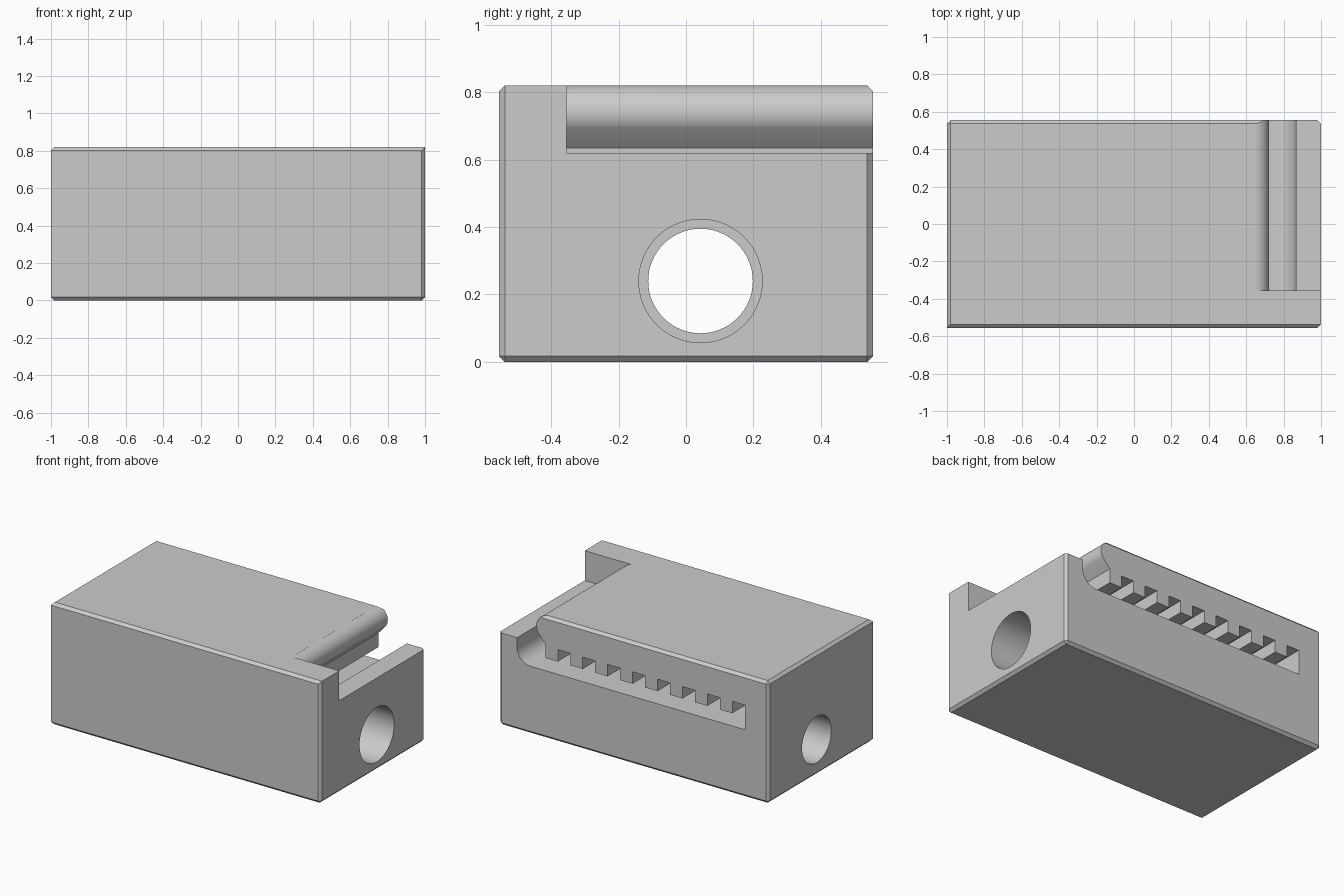
import bpy, bmesh, math

if "Cube" in bpy.data.objects:
    bpy.data.objects.remove(bpy.data.objects["Cube"], do_unlink=True)

grey = bpy.data.materials.new("plain grey")
grey.use_nodes = True
grey.diffuse_color = (0.6, 0.6, 0.6, 1)
grey.node_tree.nodes["Principled BSDF"].inputs["Base Color"].default_value = (0.6, 0.6, 0.6, 1)

HALF_Y, TOP, LEDGE, FLOOR = 0.555, 0.82, 0.62, 0.455


def make_object(name, bm):
    bmesh.ops.recalc_face_normals(bm, faces=bm.faces[:])
    mesh = bpy.data.meshes.new(name)
    bm.to_mesh(mesh)
    bm.free()
    obj = bpy.data.objects.new(name, mesh)
    bpy.context.collection.objects.link(obj)
    mesh.materials.append(grey)
    return obj


def prism(name, points, start, direction):
    """Extrude a closed outline; start maps an outline point to 3D."""
    bm = bmesh.new()
    face = bm.faces.new([bm.verts.new(start(*p)) for p in points])
    new = bmesh.ops.extrude_face_region(bm, geom=[face])["geom"]
    bmesh.ops.translate(bm, vec=direction,
                        verts=[v for v in new if isinstance(v, bmesh.types.BMVert)])
    return make_object(name, bm)


def arc(cx, cz, r, a0, a1, steps):
    angles = [math.radians(a0 + (a1 - a0) * i / steps) for i in range(steps + 1)]
    return [(cx + r * math.cos(a), cz + r * math.sin(a)) for a in angles]


# Chamfered block; two edges stay sharp
bm = bmesh.new()
bmesh.ops.create_cube(bm, size=1)
for v in bm.verts:
    v.co = (v.co.x * 2, v.co.y * 2 * HALF_Y, (v.co.z + 0.5) * TOP)


def is_sharp(edge):
    mid = (edge.verts[0].co + edge.verts[1].co) / 2
    return (mid.x > 0.9 and mid.z > 0.8) or (mid.x < -0.9 and mid.y < -0.5)and 0.1 < mid.z < 0.7


bmesh.ops.bevel(bm, geom=[e for e in bm.edges if not is_sharp(e)],
                offset=0.018, segments=1, affect='EDGES')
block = make_object("block_body", bm)

# Slot outline: ledge, rounded corner, floor, teeth, neck and rounded nose
outline = [(0.65, 0.95), (1.1, 0.95), (1.1, LEDGE), (0.865, LEDGE)]
outline += arc(0.765, FLOOR + 0.1, 0.1, 0, -90, 12)
outline += [(-0.825, FLOOR)]
for i in range(8):
    x = -0.825 + i * 0.185
    outline += [(x, LEDGE), (x + 0.093, LEDGE), (x + 0.093, 0.54)]
    if i < 7:
        outline.append((x + 0.185, 0.54))
outline += [(0.655, 0.54), (0.655, 0.635)]
outline += arc(0.643, 0.74, 0.08, -35, 85, 20)
cutters = [prism("slot_cutter", outline, lambda x, z: (x, -0.355, z), (0, 1, 0))]

# Stepped bore: wide on the right, narrow on the left
for name, radius, x0, length in (("wide_bore_cutter", 0.183, 0, 1.2),
                                 ("narrow_bore_cutter", 0.155, -1.2, 1.3)):
    circle = arc(0.043, 0.24, radius, 0, 360, 64)[:-1]
    cutters.append(prism(name, circle, lambda y, z, x0=x0: (x0, y, z), (length, 0, 0)))

# Cut the slot and bore, then drop the cutters
bpy.ops.object.select_all(action='DESELECT')
bpy.context.view_layer.objects.active = block
block.select_set(True)
for cutter in cutters:
    cutter.hide_render = True
    mod = block.modifiers.new(cutter.name, 'BOOLEAN')
    mod.operation, mod.solver, mod.object = 'DIFFERENCE', 'EXACT', cutter
    bpy.ops.object.modifier_apply(modifier=mod.name)
    bpy.data.objects.remove(cutter, do_unlink=True)
bpy.ops.object.shade_smooth_by_angle(angle=math.radians(25))
